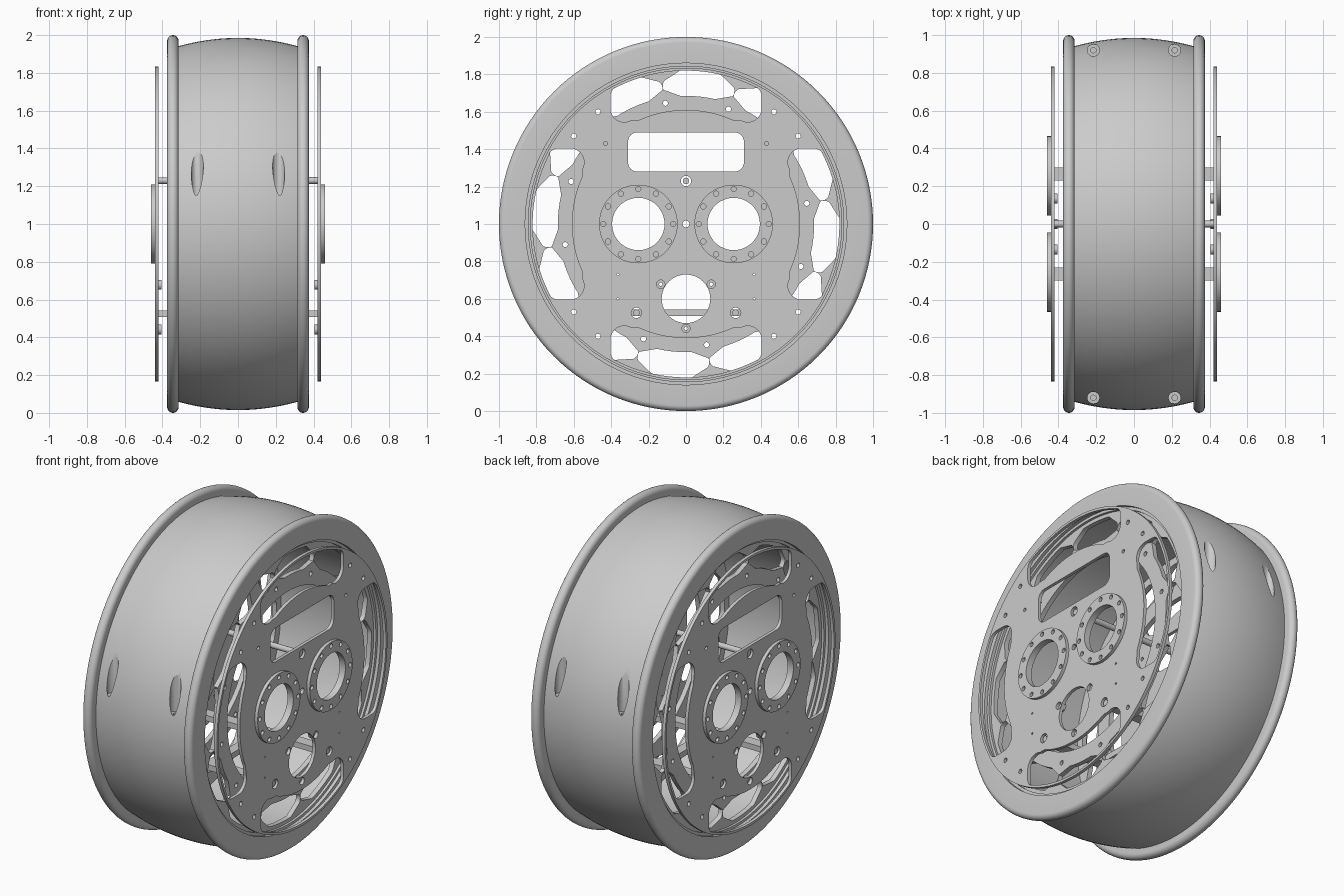
import bpy, bmesh
from math import sin, cos, pi, radians, sqrt
from mathutils import Matrix, Vector

if "Cube" in bpy.data.objects:
    bpy.data.objects.remove(bpy.data.objects["Cube"])

grey = bpy.data.materials.new("satin_grey")
grey.use_nodes = True
COLOUR = (0.6, 0.6, 0.6, 1)
grey.diffuse_color = COLOUR
grey.node_tree.nodes["Principled BSDF"].inputs["Base Color"].default_value = COLOUR

# Local x, y, z become world y, z, x, with the axle at z = 1
AXLE = Matrix(((0, 0, 1, 0), (1, 0, 0, 0), (0, 1, 0, 1), (0, 0, 0, 1)))


def finish(name, mesh):
    """Link a mesh as a named part with smooth faces and sharp edges."""
    mesh.materials.clear()
    mesh.materials.append(grey)
    ob = bpy.data.objects.new(name, mesh)
    bpy.context.collection.objects.link(ob)
    bpy.ops.object.select_all(action='DESELECT')
    ob.select_set(True)
    bpy.context.view_layer.objects.active = ob
    bpy.ops.object.shade_smooth_by_angle(angle=radians(35))
    return ob


def from_bmesh(name, bm):
    bmesh.ops.recalc_face_normals(bm, faces=bm.faces)
    mesh = bpy.data.meshes.new(name)
    bm.to_mesh(mesh)
    bm.free()
    return finish(name, mesh)


def arc(cx, cy, r, start, end, n):
    """Points on an arc, angles in degrees."""
    angles = [radians(start + (end - start) * i / n) for i in range(n + 1)]
    return [(cx + r * cos(a), cy + r * sin(a)) for a in angles]


def circle(cx, cy, r, n=24):
    return arc(cx, cy, r, 0, 360, n)[:-1]


def turn(points, degrees):
    a = radians(degrees)
    return [(x * cos(a) - y * sin(a), x * sin(a) + y * cos(a)) for x, y in points]


def rounded_box(cx, cy, w, h, r):
    pts = []
    for sx, sy, a in ((1, 1, 0), (-1, 1, 90), (-1, -1, 180), (1, -1, 270)):
        pts += arc(cx + sx * (w - r), cy + sy * (h - r), r, a, a + 90, 6)
    return pts


def sheet(name, outlines, x0, x1):
    """Flat sheet: first outline is the rim, the others are holes."""
    curve = bpy.data.curves.new(name, 'CURVE')
    curve.dimensions = '2D'
    curve.fill_mode = 'BOTH'
    curve.extrude = abs(x1 - x0) / 2
    for pts in outlines:
        spline = curve.splines.new('POLY')
        spline.points.add(len(pts) - 1)
        for p, (u, v) in zip(spline.points, pts):
            p.co = (u, v, 0, 1)
        spline.use_cyclic_u = True
    temp = bpy.data.objects.new("temp", curve)
    mesh = bpy.data.meshes.new_from_object(temp)
    bpy.data.objects.remove(temp)
    mesh.name = name
    mesh.transform(Matrix.Translation(((x0 + x1) / 2, 0, 0)) @ AXLE)
    return finish(name, mesh)


def lathe(name, profile, steps=128):
    """Spin a closed (x, radius) profile around the axle."""
    bm = bmesh.new()
    verts = [bm.verts.new((x, 0, 1 + r)) for x, r in profile]
    edges = [bm.edges.new((verts[i - 1], verts[i])) for i in range(len(verts))]
    bmesh.ops.spin(bm, geom=verts + edges, cent=(0, 0, 1), axis=(1, 0, 0),
                   angle=2 * pi, steps=steps)
    bmesh.ops.remove_doubles(bm, verts=bm.verts, dist=0.0001)
    return from_bmesh(name, bm)


def rod(name, start, end, r, n=20):
    a, b = Vector(start), Vector(end)
    bm = bmesh.new()
    place = Matrix.Translation((a + b) / 2) @ (b - a).to_track_quat('Z', 'Y').to_matrix().to_4x4()
    bmesh.ops.create_cone(bm, cap_ends=True, segments=n, radius1=r, radius2=r,
                          depth=(b - a).length, matrix=place)
    return from_bmesh(name, bm)


def box(name, centre, size):
    bm = bmesh.new()
    bmesh.ops.create_cube(bm, size=1, matrix=Matrix.Translation(centre) @ Matrix.Diagonal((*size, 1)))
    return from_bmesh(name, bm)


# Crowned barrel
HALF, INNER = 0.32, 0.865
crown = [(HALF * i / 12, 0.985 - 0.045 * (i / 12) ** 2) for i in range(-12, 13)]
barrel = lathe("barrel", crown + [(HALF, INNER), (-HALF, INNER)])

# Vertical screw pockets sunk into the barrel
cutters = []
for sx in (-1, 1):
    for sy in (-1, 1):
        x, y = sx * 0.215, sy * 0.92
        cutters.append(rod("pocket_cutter", (x, y, 1.15), (x, y, 1.6), 0.032))
        cutters.append(rod("screw_hole_cutter", (x, y, 1.08), (x, y, 1.2), 0.014))
for cutter in cutters:
    mod = barrel.modifiers.new("pocket", 'BOOLEAN')
    mod.operation = 'DIFFERENCE'
    mod.solver = 'EXACT'
    mod.object = cutter
depsgraph = bpy.context.evaluated_depsgraph_get()
cut_mesh = bpy.data.meshes.new_from_object(barrel.evaluated_get(depsgraph))
for ob in cutters + [barrel]:
    bpy.data.objects.remove(ob)
finish("barrel", cut_mesh)

# Outline of one large window in the side plate, and its mirrored half
half = arc(0, 0, 0.82, 90, 66, 10) + arc(0.345, 0.68, 0.06, 50, 0, 5)
half += arc(0.33, 0.62, 0.075, 0, -115, 10) + arc(0, 0, 0.61, 65, 89, 10)
window = half + [(-x, y) for x, y in reversed(half[1:])]

# Slot in the wheel web
SLOT = 11.7
slot = arc(0, 0, 0.82, 90 + SLOT - 4, 90 - SLOT + 4, 10)
slot += turn(arc(0.045, 0.74, 0.055, 30, -20, 4), -SLOT + 4.5)
slot += arc(0, 0, 0.685, 90 - SLOT + 4, 90 + SLOT - 4, 10)
slot += turn(arc(-0.045, 0.74, 0.055, 200, 150, 4), SLOT - 4.5)

BOLTS = [(0, 0.23), (-0.265, -0.475), (0.265, -0.475)]
PORT_BOLTS = [(-0.135, -0.322), (0.135, -0.322), (0, -0.558)]

# Holes of the side plate
plate = [circle(0, 0, 0.835, 128), rounded_box(0, 0.385, 0.31, 0.105, 0.05),
         circle(0, -0.4, 0.13, 40), circle(0, 0, 0.018)]
plate += [turn(window, 90 * k) for k in range(4)]
plate += [circle(u, v, 0.028) for u, v in BOLTS]
plate += [circle(u, v, 0.022) for u, v in PORT_BOLTS]
for s in (-1, 1):
    plate.append(circle(s * 0.255, 0, 0.14, 48))
    plate += [circle(s * u, v, 0.014, 12) for u, v in
              ((0.6, 0.47), (0.47, 0.6), (0.6, -0.47), (0.47, -0.6))]
    plate += [circle(s * 0.43, 0.43, 0.011, 12)]
    plate += [circle(s * 0.365, v, 0.006, 8) for v in (-0.27, -0.4)]

# Wheel web: slotted ring
web = [circle(0, 0, 0.87, 128), circle(0, 0, 0.59, 96)]
for k in range(12):
    web.append(turn(slot, 30 * k - 5.3))
    web.append(turn(circle(0, 0.655, 0.014, 12), 30 * k + 9.7))

# Bearing ring with bolt holes
bearing = [circle(0, 0, 0.21, 48), circle(0, 0, 0.14, 48)]
bearing += [turn(circle(0.187, 0, 0.014, 12), 30 * k) for k in range(12)]

# Everything that sits on both sides of the wheel
for s, side in ((1, "left"), (-1, "right")):
    lip = arc(0.345, 0.97, 0.03, 0, 180, 12) + [(0.315, 0.86), (0.375, 0.86)]
    lathe(f"{side}_flange", [(s * x, r) for x, r in lip])
    sheet(f"{side}_web", web, s * 0.31, s * 0.34)
    lathe(f"{side}_web_lip", [(s * x, r) for x, r in
                              ((0.33, 0.87), (0.33, 0.843), (0.355, 0.843), (0.355, 0.87))])
    sheet(f"{side}_plate", plate, s * 0.42, s * 0.44)
    for y, end in ((-0.255, "front"), (0.255, "back")):
        ring = [[(u + y, v) for u, v in loop] for loop in bearing]
        sheet(f"{side}_{end}_bearing_ring", ring, s * 0.44, s * 0.46)
    for i, (u, v) in enumerate(PORT_BOLTS):
        sheet(f"{side}_port_nut_{i + 1}", [circle(u, v, 0.026), circle(u, v, 0.01, 6)],
              s * 0.405, s * 0.42)

# Axle-wise tie rods, lower rails and cross bar
for i, (u, v) in enumerate(BOLTS):
    rod(f"tie_rod_{i + 1}", (-0.432, u, 1 + v), (0.432, u, 1 + v), 0.0175)
for y, end in ((-0.265, "front"), (0.265, "back")):
    box(f"{end}_rail", (0, y, 0.525), (0.84, 0.07, 0.035))
box("cross_bar", (0, 0, 0.525), (0.06, 0.5, 0.035))
